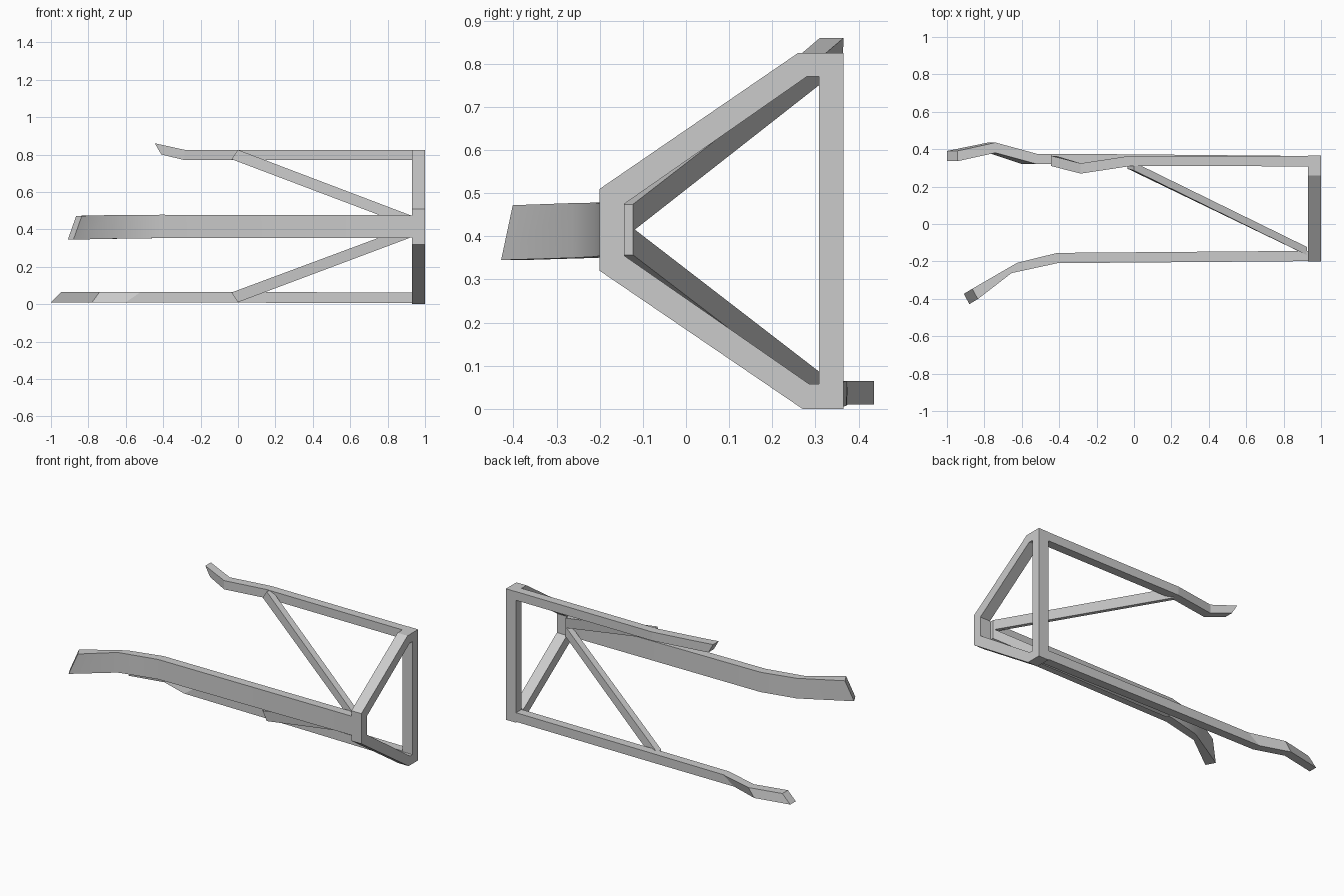
import bpy
import bmesh
import math

if "Cube" in bpy.data.objects:
    bpy.data.objects.remove(bpy.data.objects["Cube"], do_unlink=True)

# Single flat colour
grey = bpy.data.materials.new("light_grey")
grey.use_nodes = True
grey.diffuse_color = (0.6, 0.6, 0.6, 1)
grey.node_tree.nodes["Principled BSDF"].inputs["Base Color"].default_value = (0.6, 0.6, 0.6, 1)


def finish(name, bm, smooth=False):
    bmesh.ops.recalc_face_normals(bm, faces=bm.faces)
    mesh = bpy.data.meshes.new(name)
    bm.to_mesh(mesh)
    bm.free()
    mesh.materials.append(grey)
    obj = bpy.data.objects.new(name, mesh)
    bpy.context.collection.objects.link(obj)
    if smooth:
        bpy.ops.object.select_all(action="DESELECT")
        obj.select_set(True)
        bpy.context.view_layer.objects.active = obj
        bpy.ops.object.shade_smooth_by_angle(angle=math.radians(30))
    return obj


def bar(name, stations, half=0.0275, smooth=False):
    """Loft a four-sided bar; station = x, y, bottom, top, top lean x, top lean y, skew."""
    bm = bmesh.new()
    rings = []
    for x, y, low, high, lean_x, lean_y, skew in stations:
        ring = []
        for side, up in ((-1, 0), (1, 0), (1, 1), (-1, 1)):
            ring.append(bm.verts.new((x + skew * side + lean_x * up,
                                      y + half * side + lean_y * up,
                                      high if up else low)))
        rings.append(ring)
    for a, b in zip(rings, rings[1:]):
        for i in range(4):
            j = (i + 1) % 4
            bm.faces.new((a[i], a[j], b[j], b[i]))
    bm.faces.new(rings[0])
    bm.faces.new(rings[-1])
    return finish(name, bm, smooth)


def ring_frame(name, outer, inner, x0, x1):
    """Extrude the band between two matching outlines along x."""
    bm = bmesh.new()
    loops = [[bm.verts.new((x, y, z)) for y, z in outline]
             for outline, x in ((outer, x0), (outer, x1), (inner, x1), (inner, x0))]
    n = len(outer)
    for k in range(4):
        a, b = loops[k], loops[(k + 1) % 4]
        for i in range(n):
            j = (i + 1) % n
            bm.faces.new((a[i], a[j], b[j], b[i]))
    return finish(name, bm)


# Upright end frame
ring_frame("end_frame",
           [(0.365, 0), (0.27, 0), (-0.2, 0.32), (-0.2, 0.51), (0.26, 0.825), (0.365, 0.825)],
           [(0.308, 0.058), (0.285, 0.058), (-0.143, 0.355), (-0.143, 0.475), (0.28, 0.77), (0.308, 0.77)],
           0.93, 1.0)

# Upper rail with a raised tip
bar("upper_rail", [
    (0.93, 0.336, 0.77, 0.825, 0, 0, 0),
    (-0.02, 0.337, 0.77, 0.825, 0, 0, 0),
    (-0.285, 0.297, 0.77, 0.825, 0, 0, 0),
    (-0.41, 0.335, 0.80, 0.86, -0.035, 0.003, 0)])

# Lower rail with a double bend
bar("lower_rail", [
    (0.93, 0.336, 0.005, 0.062, 0, 0, 0),
    (-0.02, 0.345, 0.008, 0.065, 0, 0, 0),
    (-0.6, 0.348, 0.01, 0.065, 0.08, 0, 0),
    (-0.78, 0.408, 0.01, 0.065, 0.04, 0, 0),
    (-1.0, 0.363, 0.01, 0.065, 0.055, 0, 0)])

# Wide front rail curving outwards
bar("front_rail", [
    (0.93, -0.171, 0.355, 0.475, 0, 0, 0),
    (-0.41, -0.182, 0.353, 0.478, 0, 0, 0),
    (-0.64, -0.235, 0.35, 0.477, 0, 0, 0.015),
    (-0.895, -0.401, 0.345, 0.472, 0.045, 0.027, -0.015)], smooth=True)

# Diagonal braces, mirrored about the mid height
bar("upper_brace", [
    (-0.035, 0.318, 0.775, 0.825, 0.035, -0.01, 0),
    (0.925, -0.145, 0.412, 0.474, 0, 0, 0)], half=0.022)
bar("lower_brace", [
    (0.0, 0.308, 0.01, 0.062, -0.035, 0.01, 0),
    (0.925, -0.145, 0.357, 0.419, 0, 0, 0)], half=0.022)
